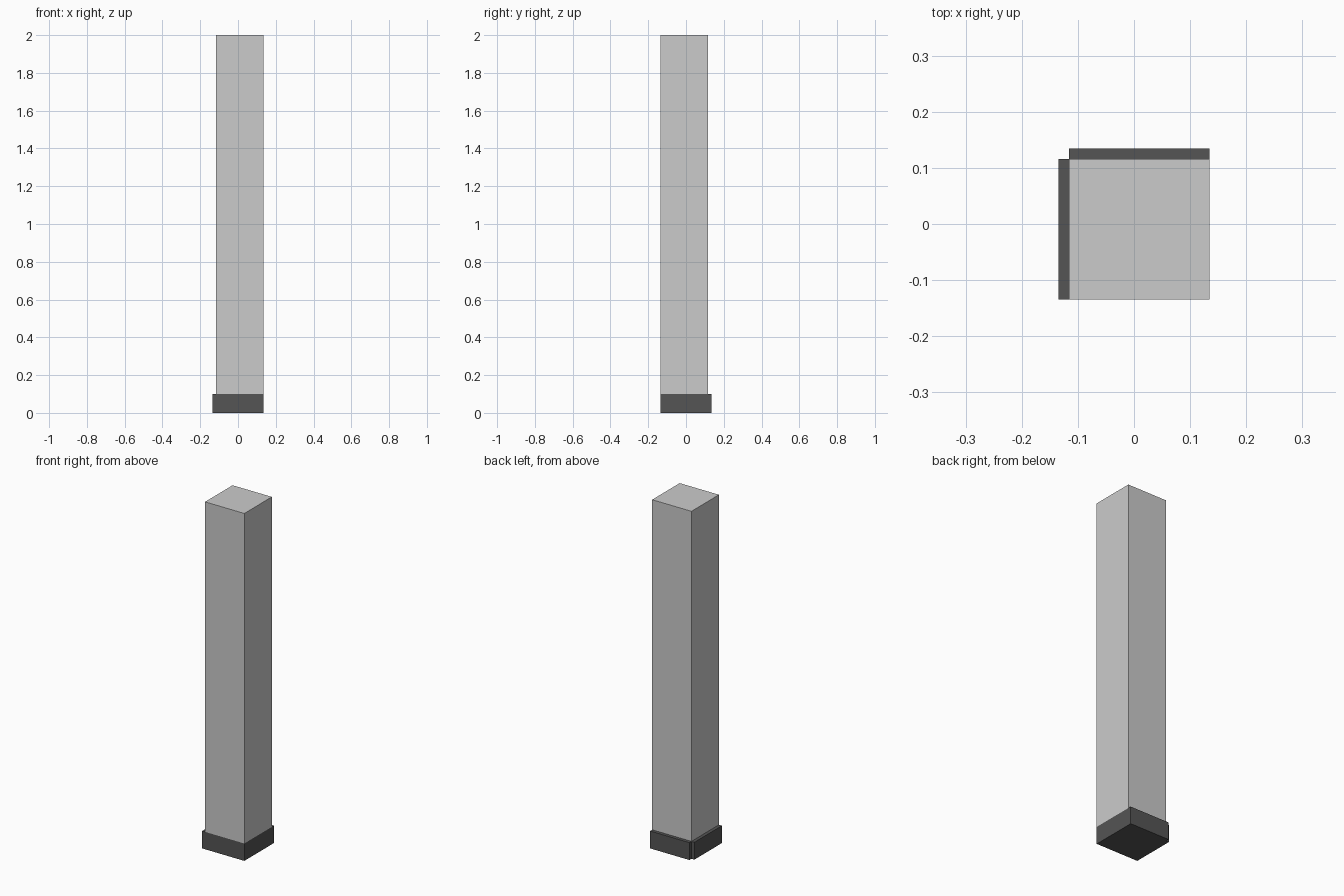
import bpy
import bmesh

if "Cube" in bpy.data.objects:
    bpy.data.objects.remove(bpy.data.objects["Cube"])

HALF = 0.1345      # half of the overall footprint
BOARD = 0.019      # thickness of the protruding boards
INNER = HALF - BOARD
BASE_H = 0.1
HEIGHT = 2.0


def prism(name, outline, z0, z1):
    """Extrude a counter-clockwise outline from z0 to z1."""
    bm = bmesh.new()
    face = bm.faces.new([bm.verts.new((x, y, z0)) for x, y in outline])
    top = bmesh.ops.extrude_face_region(bm, geom=[face], use_keep_orig=True)["geom"]
    bmesh.ops.translate(bm, vec=(0, 0, z1 - z0),
                        verts=[v for v in top if isinstance(v, bmesh.types.BMVert)])
    bmesh.ops.recalc_face_normals(bm, faces=bm.faces)
    mesh = bpy.data.meshes.new(name)
    bm.to_mesh(mesh)
    bm.free()
    obj = bpy.data.objects.new(name, mesh)
    bpy.context.collection.objects.link(obj)
    return obj


# Square shaft, flush with the base on the front and right
prism("column_shaft",
      [(-INNER, -HALF), (HALF, -HALF), (HALF, INNER), (-INNER, INNER)],
      BASE_H, HEIGHT)

# Dark base, protruding at the back and left with a notched corner between
base = prism("skirting_base",
             [(-HALF, -HALF), (HALF, -HALF), (HALF, HALF),
              (-INNER, HALF), (-INNER, INNER), (-HALF, INNER)],
             0.0, BASE_H)
dark = bpy.data.materials.new("dark_grey")
dark.diffuse_color = (0.09, 0.09, 0.09, 1)
dark.use_nodes = True
dark.node_tree.nodes["Principled BSDF"].inputs["Base Color"].default_value = dark.diffuse_color
base.data.materials.append(dark)
